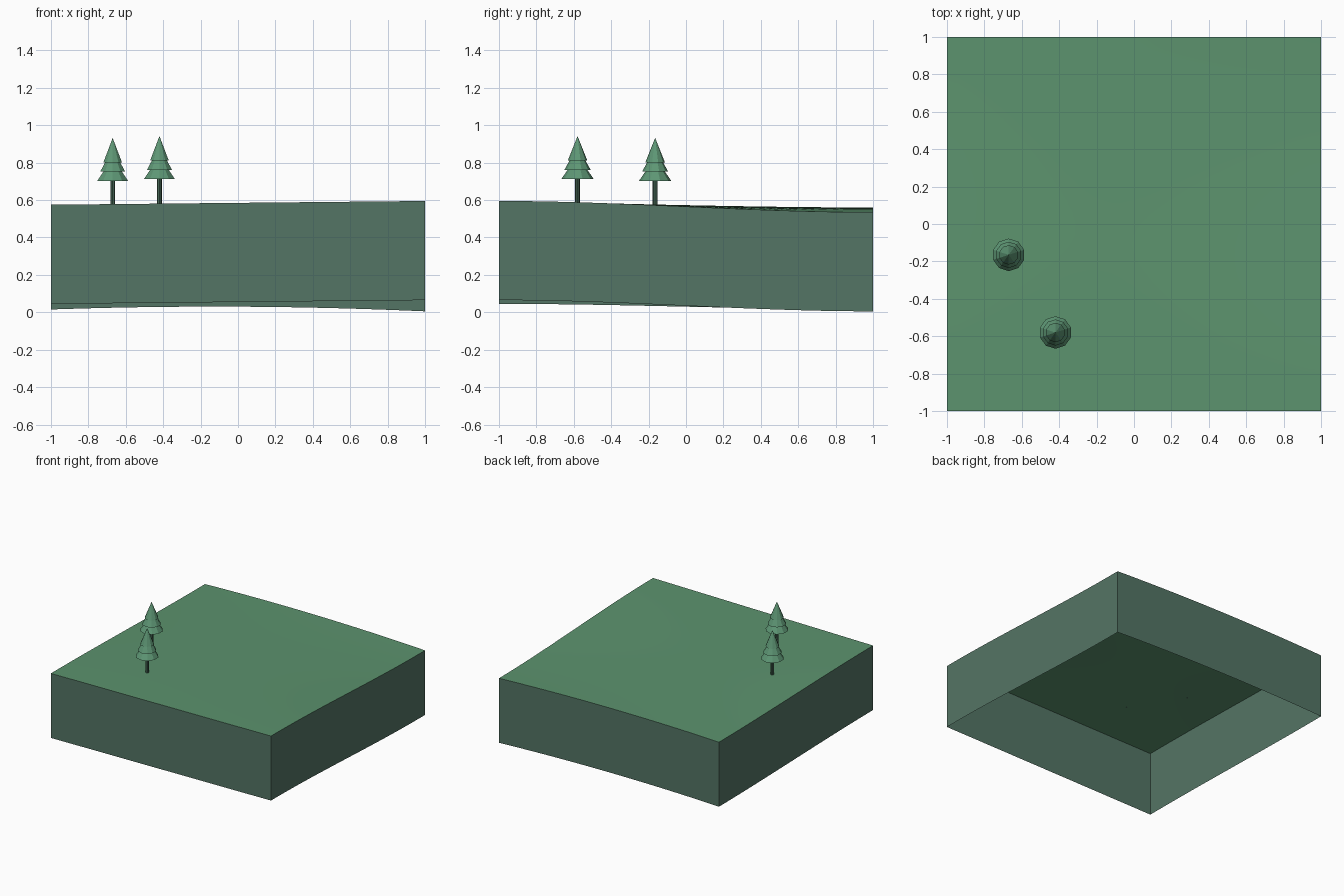
import bpy, bmesh, math
from mathutils import Matrix

cube = bpy.data.objects.get("Cube")
if cube:
    bpy.data.objects.remove(cube, do_unlink=True)


def linear(c):
    c /= 255
    return c / 12.92 if c <= 0.04045 else ((c + 0.055) / 1.055) ** 2.4


def material(name, r, g, b):
    mat = bpy.data.materials.new(name)
    mat.use_nodes = True
    colour = (linear(r), linear(g), linear(b), 1)
    mat.diffuse_color = colour
    bsdf = mat.node_tree.nodes["Principled BSDF"]
    bsdf.inputs["Base Color"].default_value = colour
    bsdf.inputs["Roughness"].default_value = 0.9
    return mat


grass = material("grass green", 92, 147, 110)
earth = material("grey green earth", 84, 117, 101)
needles = material("needle green", 94, 151, 117)
bark = material("dark green bark", 70, 102, 85)


def make_object(name, bm, mats):
    mesh = bpy.data.meshes.new(name)
    bm.to_mesh(mesh)
    bm.free()
    for mat in mats:
        mesh.materials.append(mat)
    obj = bpy.data.objects.new(name, mesh)
    bpy.context.collection.objects.link(obj)
    return obj


def ground_height(x, y):
    """Gentle slope that falls from the front edge to the curved back edge."""
    front = 0.585 + 0.01 * x
    back = 0.56 - 0.005 * x - 0.02 * x * x
    t = (y + 1) / 2
    t = t * t * (3 - 2 * t)
    return front + (back - front) * t


# Terrain: a hilly sheet with a skirt hanging from its edge, open below
SKIRT = 0.53
bm = bmesh.new()
bmesh.ops.create_grid(bm, x_segments=32, y_segments=32, size=1)
for v in bm.verts:
    v.co.z = ground_height(v.co.x, v.co.y)
rim = [e for e in bm.edges if e.is_boundary]
skirt = bmesh.ops.extrude_edge_only(bm, edges=rim)["geom"]
for item in skirt:
    if isinstance(item, bmesh.types.BMVert):
        item.co.z -= SKIRT
    elif isinstance(item, bmesh.types.BMFace):
        item.material_index = 1
bmesh.ops.recalc_face_normals(bm, faces=bm.faces)
bm.normal_update()
if sum(f.normal.z for f in bm.faces) < 0:
    bmesh.ops.reverse_faces(bm, faces=bm.faces)
terrain = make_object("terrain", bm, [grass, earth])
bpy.context.view_layer.objects.active = terrain
terrain.select_set(True)
bpy.ops.object.shade_smooth_by_angle(angle=math.radians(30))
terrain.select_set(False)


def cone(bm, x, y, z0, z1, r0, r1, sides):
    bmesh.ops.create_cone(
        bm, cap_ends=True, segments=sides, radius1=r0, radius2=r1,
        depth=z1 - z0, matrix=Matrix.Translation((x, y, (z0 + z1) / 2)))


# Trees: a thin trunk under three stacked cones
TIERS = [(0, 0.125, 0.087), (0.05, 0.175, 0.07), (0.1, 0.23, 0.052)]


def tree(label, x, y, crown):
    bm = bmesh.new()
    cone(bm, x, y, ground_height(x, y), crown + 0.03, 0.013, 0.013, 8)
    make_object(label + "_tree_trunk", bm, [bark])
    bm = bmesh.new()
    for low, high, radius in TIERS:
        cone(bm, x, y, crown + low, crown + high, radius, 0, 10)
    make_object(label + "_tree_foliage", bm, [needles])


tree("rear", -0.67, -0.165, 0.702)
tree("front", -0.42, -0.58, 0.712)
